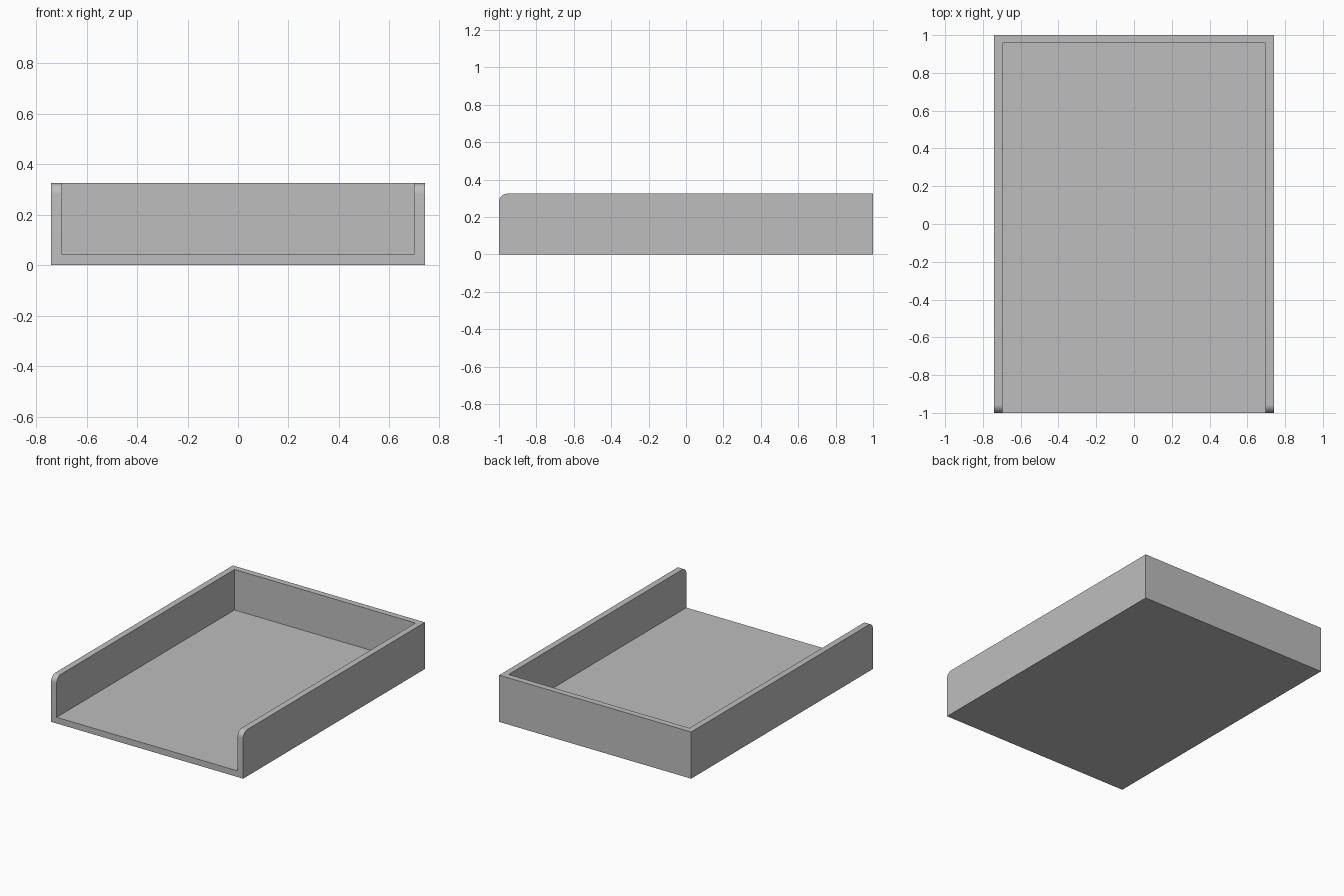
import bpy, bmesh, math

if "Cube" in bpy.data.objects:
    bpy.data.objects.remove(bpy.data.objects["Cube"])

W, L, H, T, R = 0.74, 1.0, 0.325, 0.043, 0.045  # half width, half length, height, wall, corner radius

grey = bpy.data.materials.new("light_grey")
grey.diffuse_color = (0.515, 0.515, 0.515, 1)
grey.use_nodes = True
grey.node_tree.nodes["Principled BSDF"].inputs["Base Color"].default_value = grey.diffuse_color


def extrude_profile(name, points, half_width):
    """Extrude a side outline of (y, z) points across x."""
    bm = bmesh.new()
    face = bm.faces.new([bm.verts.new((-half_width, y, z)) for y, z in points])
    out = bmesh.ops.extrude_face_region(bm, geom=[face])
    verts = [g for g in out["geom"] if isinstance(g, bmesh.types.BMVert)]
    bmesh.ops.translate(bm, verts=verts, vec=(2 * half_width, 0, 0))
    bmesh.ops.recalc_face_normals(bm, faces=bm.faces)
    mesh = bpy.data.meshes.new(name)
    bm.to_mesh(mesh)
    bm.free()
    obj = bpy.data.objects.new(name, mesh)
    bpy.context.collection.objects.link(obj)
    return obj


# Tray block with its front top edge rounded
arc = [(-L + R - R * math.sin(a), H - R + R * math.cos(a))
       for a in (math.pi / 2 * i / 10 for i in range(11))]
tray = extrude_profile("tray", [(-L, 0), (L, 0), (L, H)] + arc, W)
tray.data.materials.append(grey)

# Hollow out the inside, open at the front and top
cutter = extrude_profile("tray_hollow", [(-L - 0.2, T), (L - T, T), (L - T, H + 0.2), (-L - 0.2, H + 0.2)], W - T)
cutter.hide_render = True
cut = tray.modifiers.new("hollow", "BOOLEAN")
cut.operation, cut.solver, cut.object = "DIFFERENCE", "EXACT", cutter

bpy.context.view_layer.objects.active = tray
tray.select_set(True)
bpy.ops.object.modifier_apply(modifier=cut.name)
bpy.data.objects.remove(cutter)

# Smooth the rounded corners, keep the rest sharp
bpy.ops.object.shade_smooth_by_angle(angle=math.radians(30))
